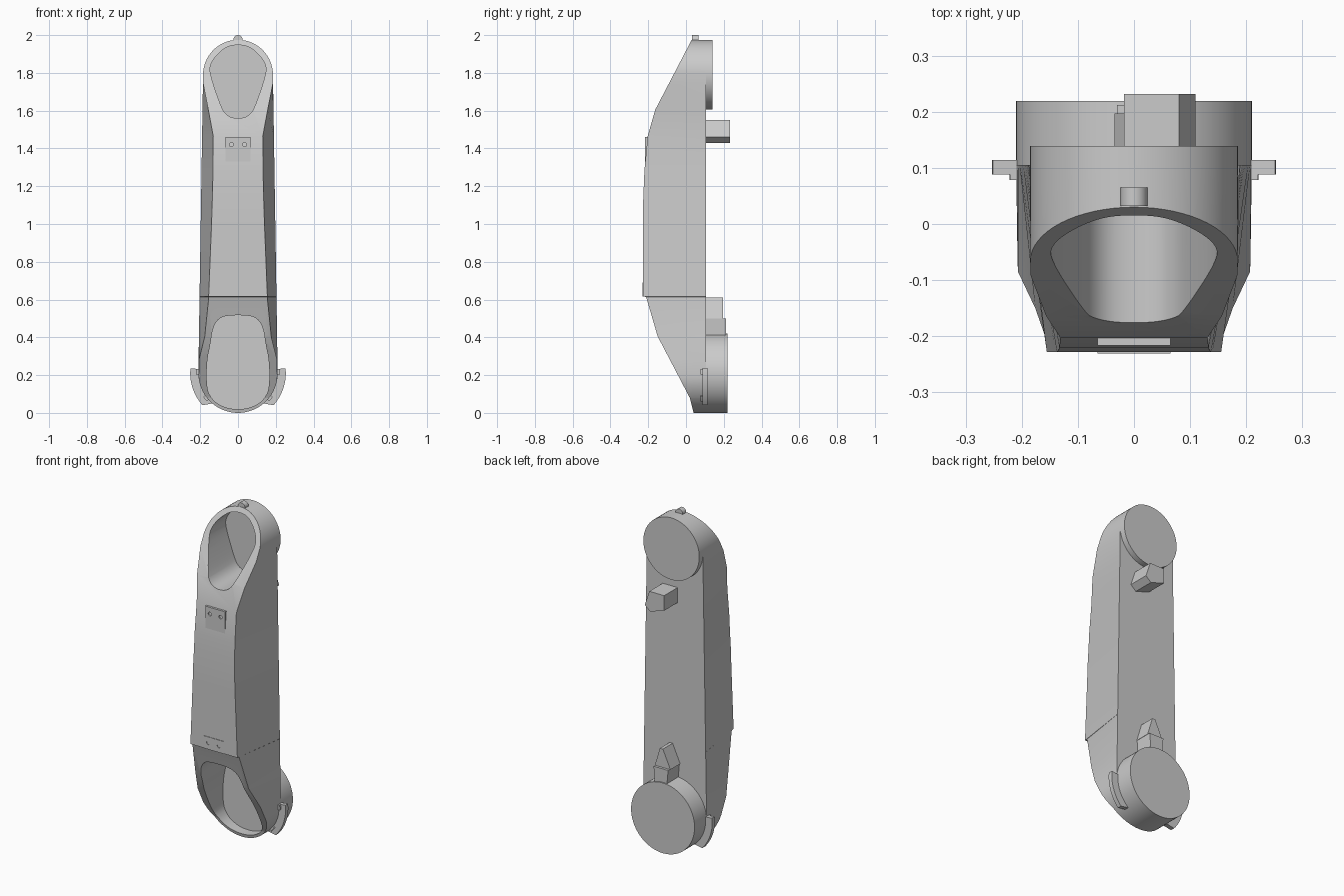
import bpy, bmesh
from math import sin, cos, pi, radians, sqrt

cube = bpy.data.objects.get("Cube")
if cube:
    bpy.data.objects.remove(cube, do_unlink=True)

grey = bpy.data.materials.new("light grey")
grey.use_nodes = True
grey.diffuse_color = (0.6, 0.6, 0.6, 1)
grey.node_tree.nodes["Principled BSDF"].inputs["Base Color"].default_value = (0.6, 0.6, 0.6, 1)

BACK = 0.105                       # rear plane of the main body
LOW, LOW_R = 0.21, 0.21            # lower joint height and radius
TOP, TOP_R = 1.79, 0.185           # upper joint height and radius


def loft(name, rings):
    """Join rings of 3D points and cap both ends."""
    bm = bmesh.new()
    loops = [[bm.verts.new(p) for p in ring] for ring in rings]
    n = len(loops[0])
    for a, b in zip(loops, loops[1:]):
        for i in range(n):
            j = (i + 1) % n
            bm.faces.new((a[i], a[j], b[j], b[i]))
    bm.faces.new(loops[0])
    bm.faces.new(loops[-1])
    bmesh.ops.recalc_face_normals(bm, faces=bm.faces)
    mesh = bpy.data.meshes.new(name)
    bm.to_mesh(mesh)
    bm.free()
    mesh.materials.append(grey)
    ob = bpy.data.objects.new(name, mesh)
    bpy.context.collection.objects.link(ob)
    return ob


def prism(name, outline, y0, y1):
    """Extrude an (x, z) outline along y."""
    return loft(name, [[(x, y, z) for x, z in outline] for y in (y0, y1)])


def arc(cx, cz, r, start, end, steps):
    angles = [radians(start + (end - start) * i / steps) for i in range(steps + 1)]
    return [(cx + r * cos(a), cz + r * sin(a)) for a in angles]


def disc(name, cx, cz, r, y0, y1, steps=64):
    return prism(name, arc(cx, cz, r, 0, 360, steps)[:-1], y0, y1)


def rounded(half):
    """Mirror a half outline and soften it by corner cutting."""
    pts = half + [(-x, z) for x, z in reversed(half)]
    for _ in range(2):
        nxt = []
        for (ax, az), (bx, bz) in zip(pts, pts[1:] + pts[:1]):
            nxt += [(ax * .75 + bx * .25, az * .75 + bz * .25),
                    (ax * .25 + bx * .75, az * .25 + bz * .75)]
        pts = nxt
    return pts


def cut(target, cutter):
    mod = target.modifiers.new("cut", "BOOLEAN")
    mod.operation, mod.object, mod.solver = "DIFFERENCE", cutter, "EXACT"
    bpy.context.view_layer.objects.active = target
    bpy.ops.object.modifier_apply(modifier=mod.name)
    bpy.data.objects.remove(cutter, do_unlink=True)


def lerp(table, z):
    """Read a value off a (height, value) table."""
    for (z0, v0), (z1, v1) in zip(table, table[1:]):
        if z <= z1:
            return v0 + (v1 - v0) * (z - z0) / (z1 - z0)
    return table[-1][1]


# Main arm: flanks run straight from the wide back to the narrower front face
front_y = [(0, 0.04), (0.08, 0.02), (0.405, -0.15), (0.6, -0.207), (0.6145, -0.212),
           (0.6155, -0.228), (1.09, -0.228), (1.285, -0.22), (1.465, -0.203),
           (1.605, -0.163), (1.975, 0.03)]
front_x = [(0, 0.21), (0.28, 0.207), (0.405, 0.176), (0.6, 0.156), (1.0, 0.14),
           (1.2, 0.134), (1.465, 0.131), (1.605, 0.157), (1.74, 0.184), (1.975, 0.185)]


def half_width(z):
    if z < LOW:
        return sqrt(max(LOW_R ** 2 - (LOW - z) ** 2, 1e-5))
    if z > TOP:
        return sqrt(max(TOP_R ** 2 - (z - TOP) ** 2, 1e-5))
    return LOW_R + (TOP_R - LOW_R) * (z - LOW) / (TOP - LOW)


steps = [i / 16 * pi / 2 for i in range(17)]
heights = {round(LOW - LOW_R * cos(a), 4) for a in steps}
heights |= {round(TOP + TOP_R * sin(a), 4) for a in steps}
heights |= {z for z, _ in front_y + front_x}
rings = []
for z in sorted(heights):
    w, y = half_width(z), lerp(front_y, z)
    f = min(w, lerp(front_x, z))
    rings.append([(-w, BACK, z), (w, BACK, z), (f, y, z), (-f, y, z)])
arm = loft("arm_body", rings)

# Hollow pockets at the two joints
upper = rounded([(0.03, 1.947), (0.07, 1.932), (0.115, 1.893), (0.147, 1.845), (0.149, 1.795),
                 (0.095, 1.635), (0.07, 1.585), (0.03, 1.56)])
lower = rounded([(0.06, 0.517), (0.107, 0.497), (0.135, 0.445), (0.145, 0.37), (0.166, 0.27),
                 (0.166, 0.13), (0.14, 0.075), (0.1, 0.042), (0.04, 0.02)])
for outline in (upper, lower):
    cut(arm, prism("pocket_cutter", outline, -0.4, 0.095))

# Joint discs on the back
disc("lower_joint", 0, LOW, LOW_R, BACK - 0.005, 0.219)
disc("upper_joint", 0, TOP, TOP_R, BACK - 0.005, 0.139)

# Nub on the top end
disc("top_nub", 0, 1.976, 0.024, 0.032, 0.065, 32)

# Back stop block
prism("stop_block", [(-0.018, 1.55), (0.08, 1.55), (0.11, 1.46), (0.075, 1.43),
                     (-0.018, 1.46)], 0.1, 0.232)

# Pointed key above the lower disc
prism("pointer_head", [(-0.035, 0.5), (0.015, 0.61), (0.035, 0.61), (0.068, 0.5)], 0.1, 0.197)
prism("pointer_stem", [(-0.02, 0.39), (-0.03, 0.5), (0.066, 0.5), (0.058, 0.39)], 0.1, 0.212)

# Curved guards on both sides of the lower joint, each with two small feet
for side, s in (("left", 1), ("right", -1)):
    fin = arc(0, LOW, 0.253, 6, -42, 20) + arc(0, LOW, 0.2, -52, 6, 20)
    prism(side + "_guard", [(x * s, z) for x, z in fin], 0.088, 0.114)
    for a in (6, -34):
        foot = arc(0, LOW, 0.222, a, a - 8, 4) + arc(0, LOW, 0.2, a - 8, a, 4)
        prism(side + "_guard_foot", [(x * s, z) for x, z in foot], 0.078, 0.09)

# Front mounting plates with paired bolt holes
for label, z0, z1, front, bolt_z in (("upper", 1.33, 1.46, -0.2165, 1.42),
                                     ("lower", 0.616, 0.69, -0.231, 0.655)):
    plate = prism(label + "_plate", [(-0.065, z0), (0.065, z0), (0.065, z1), (-0.065, z1)],
                  front, front + 0.03)
    for x in (-0.035, 0.035):
        cut(plate, disc("hole_cutter", x, bolt_z, 0.011, front - 0.02, front + 0.015, 20))

# Smooth the round walls, keep crisp edges
bpy.ops.object.select_all(action="DESELECT")
for ob in bpy.context.scene.objects:
    if ob.type == "MESH" and grey.name in ob.data.materials:
        ob.select_set(True)
        bpy.context.view_layer.objects.active = ob
bpy.ops.object.shade_smooth_by_angle(angle=radians(20))
